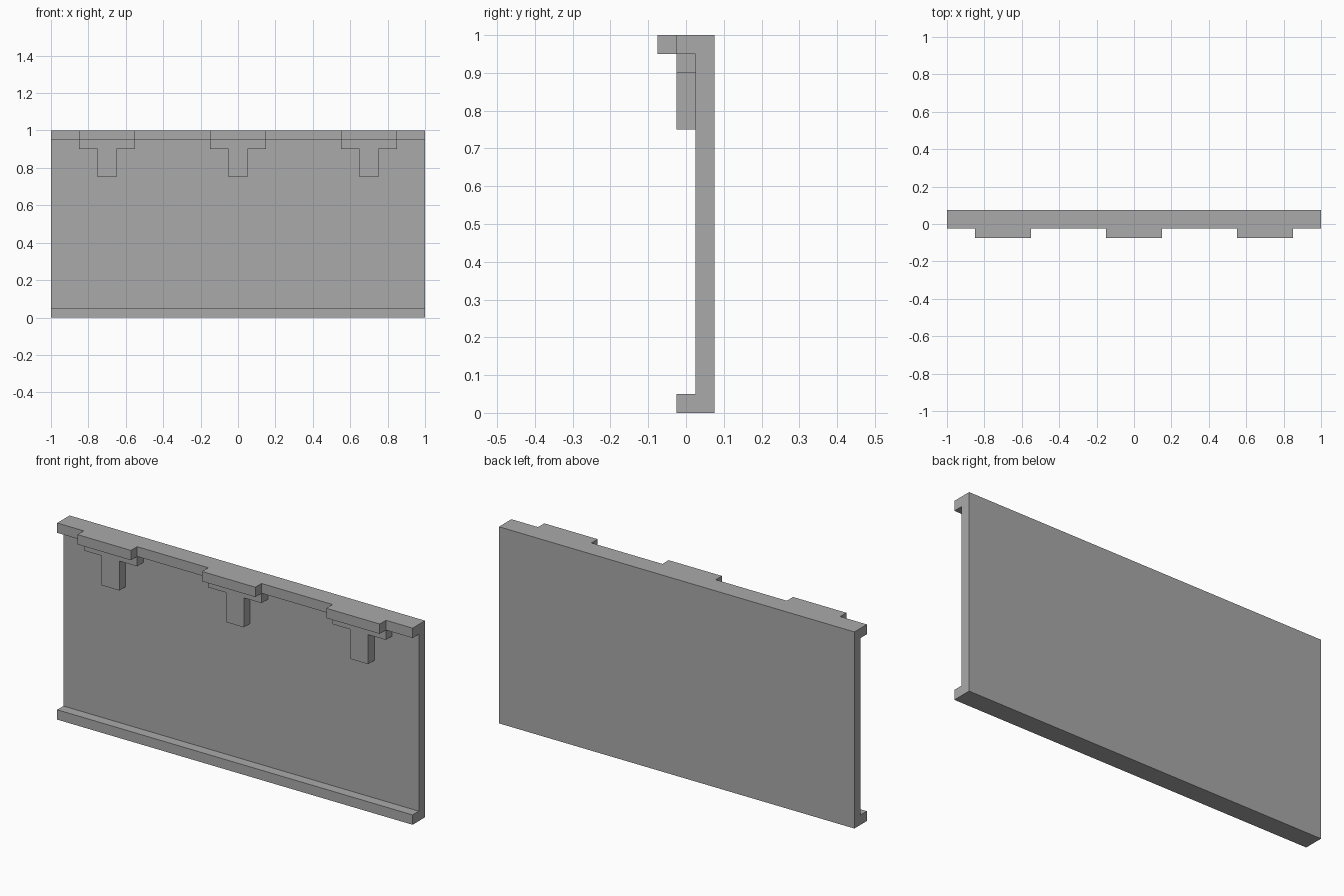
import bpy
import bmesh

if "Cube" in bpy.data.objects:
    bpy.data.objects.remove(bpy.data.objects["Cube"], do_unlink=True)

grey = bpy.data.materials.new("plain_grey")
grey.use_nodes = True
tone = (0.4, 0.4, 0.4, 1)
grey.diffuse_color = tone
grey.node_tree.nodes["Principled BSDF"].inputs["Base Color"].default_value = tone


def extrude_outline(name, outline, direction):
    """Make a solid by sweeping a closed outline along a direction."""
    bm = bmesh.new()
    face = bm.faces.new([bm.verts.new(p) for p in outline])
    swept = bmesh.ops.extrude_face_region(bm, geom=[face])["geom"]
    verts = [g for g in swept if isinstance(g, bmesh.types.BMVert)]
    bmesh.ops.translate(bm, verts=verts, vec=direction)
    bmesh.ops.recalc_face_normals(bm, faces=bm.faces)
    mesh = bpy.data.meshes.new(name)
    bm.to_mesh(mesh)
    bm.free()
    mesh.materials.append(grey)
    obj = bpy.data.objects.new(name, mesh)
    bpy.context.collection.objects.link(obj)
    return obj


BACK, PANEL, LIP, CAP = 0.075, 0.025, -0.025, -0.075
RAIL = 0.05

# Back panel with its top and bottom rails, as one channel section
section = [(BACK, 0), (BACK, 1), (LIP, 1), (LIP, 1 - RAIL),
           (PANEL, 1 - RAIL), (PANEL, RAIL), (LIP, RAIL), (LIP, 0)]
extrude_outline("panel_with_rails", [(-1, y, z) for y, z in section], (2, 0, 0))

# Three T-shaped brackets under the top rail, each with a ledge in front
half_t = [(0.15, 0.95), (0.15, 0.9), (0.05, 0.9), (0.05, 0.75)]
t_shape = half_t + [(-x, z) for x, z in reversed(half_t)]
ledge = [(-0.15, 0.95), (0.15, 0.95), (0.15, 1), (-0.15, 1)]
for side, cx in (("right", -0.7), ("middle", 0), ("left", 0.7)):
    extrude_outline(side + "_bracket", [(cx + x, LIP, z) for x, z in t_shape],
                    (0, PANEL - LIP, 0))
    extrude_outline(side + "_ledge", [(cx + x, CAP, z) for x, z in ledge],
                    (0, LIP - CAP, 0))
